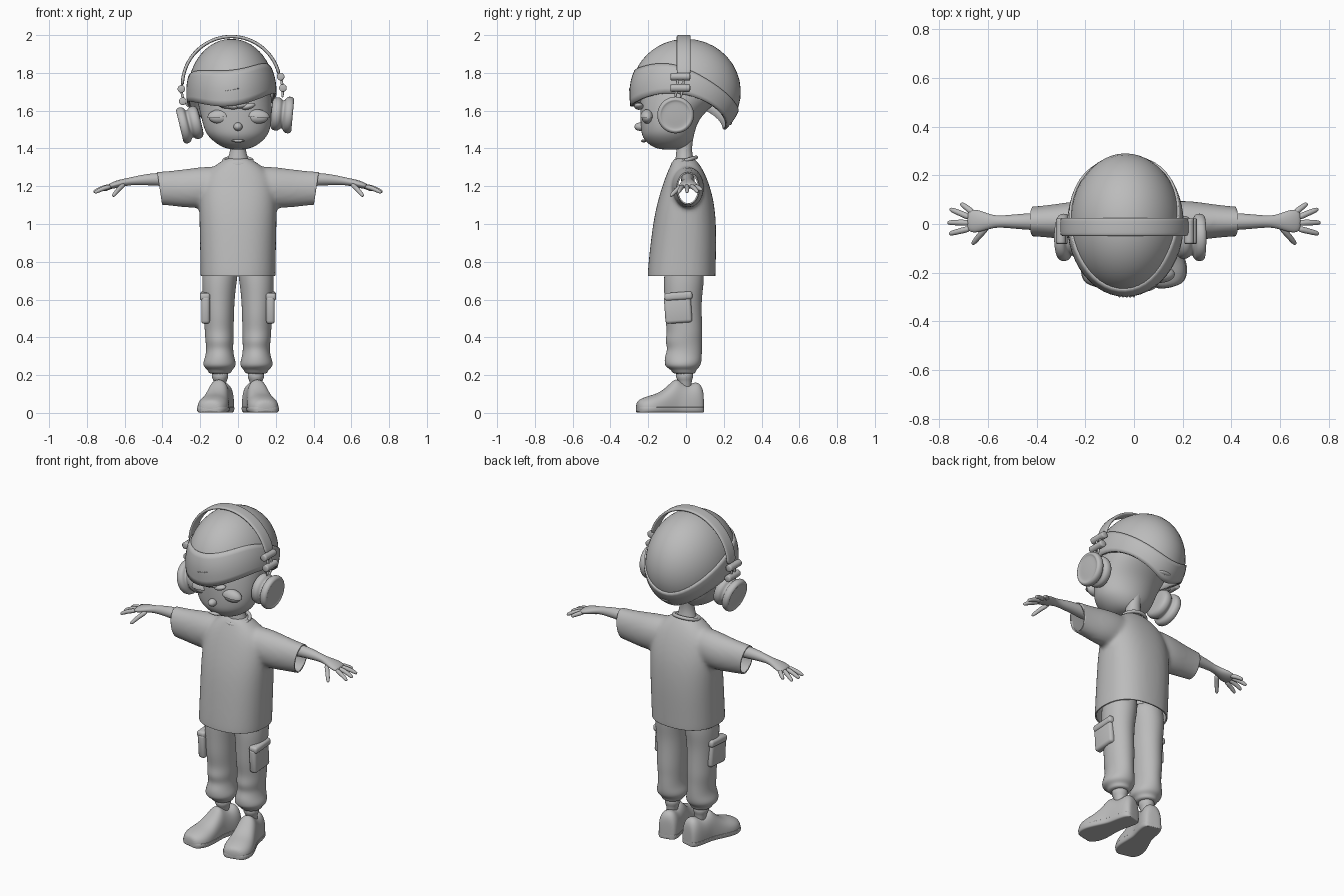
import bpy, bmesh, math
from math import sin, cos, pi, radians
from mathutils import Vector, Matrix

if "Cube" in bpy.data.objects:
    bpy.data.objects.remove(bpy.data.objects["Cube"])

GREY = (0.5, 0.5, 0.5, 1)
clay = bpy.data.materials.new("clay_grey")
clay.use_nodes = True
clay.diffuse_color = GREY
shader = next(n for n in clay.node_tree.nodes if n.type == 'BSDF_PRINCIPLED')
shader.inputs["Base Color"].default_value = GREY
shader.inputs["Roughness"].default_value = 0.7
X, Y, Z = Vector((1, 0, 0)), Vector((0, 1, 0)), Vector((0, 0, 1))


def finish(name, bm, subsurf=0, thick=0):
    """Turn a bmesh into a smooth grey object."""
    bmesh.ops.recalc_face_normals(bm, faces=bm.faces)
    me = bpy.data.meshes.new(name)
    bm.to_mesh(me)
    bm.free()
    me.materials.clear()
    me.materials.append(clay)
    me.shade_smooth()
    ob = bpy.data.objects.new(name, me)
    bpy.context.collection.objects.link(ob)
    if thick:
        m = ob.modifiers.new("thickness", 'SOLIDIFY')
        m.thickness, m.offset = thick, -1
    if subsurf:
        m = ob.modifiers.new("smooth", 'SUBSURF')
        m.levels = m.render_levels = subsurf
    return ob


def add_rings(bm, rings, n=16, power=1.0):
    """Skin a run of elliptic rings, each (centre, half axis, half axis)."""
    sp = lambda t: math.copysign(abs(t) ** power, t)
    rows = []
    for c, u, v in rings:
        row = []
        for i in range(n):
            a = 2 * pi * i / n
            row.append(bm.verts.new(Vector(c) + u * sp(cos(a)) + v * sp(sin(a))))
        rows.append(row)
    for a, b in zip(rows, rows[1:]):
        for i in range(n):
            j = (i + 1) % n
            bm.faces.new((a[i], a[j], b[j], b[i]))
    bm.faces.new(rows[0])
    bm.faces.new(rows[-1])


def loft(name, rings, n=16, subsurf=2, power=1.0):
    bm = bmesh.new()
    add_rings(bm, rings, n, power)
    return finish(name, bm, subsurf)


def upright(rows, s=1):
    """Rows of (z, x, y, rx, ry) as horizontal rings."""
    return [((s * x, y, z), X * rx, Y * ry) for z, x, y, rx, ry in rows]


def sideways(rows, s=1):
    """Rows of (x, y, z, ry, rz) as rings along the arm."""
    return [((s * x, y, z), Y * ry, Z * rz) for x, y, z, ry, rz in rows]


def blob(name, pos, radii, tilt=0, keep_top=False):
    bm = bmesh.new()
    bmesh.ops.create_uvsphere(bm, u_segments=24, v_segments=16, radius=1)
    if keep_top:
        bmesh.ops.delete(bm, geom=[v for v in bm.verts if v.co.z < -0.01], context='VERTS')
    bm.transform(Matrix.Translation(pos) @ Matrix.Rotation(radians(tilt), 4, 'Y')
                 @ Matrix.Diagonal((*radii, 1)))
    return finish(name, bm)


def tube(name, points, radii):
    """Tapered limb through points with a rounded tip."""
    p = [Vector(q) for q in points]
    rings = []
    for i, q in enumerate(p):
        d = (p[min(i + 1, len(p) - 1)] - p[max(i - 1, 0)]).normalized()
        u = d.cross(Z if abs(d.z) < 0.9 else Y).normalized()
        rings.append((q, u * radii[i], d.cross(u) * radii[i]))
    return loft(name, rings, 8)


def soft_box(name, pos, size, tilt=0):
    bm = bmesh.new()
    bmesh.ops.create_cube(bm, size=1)
    bm.transform(Matrix.Translation(pos) @ Matrix.Rotation(radians(tilt), 4, 'X')
                 @ Matrix.Diagonal((*size, 1)))
    bmesh.ops.bevel(bm, geom=bm.edges[:], offset=min(size) * 0.35, segments=3,
                    affect='EDGES', profile=0.5)
    return finish(name, bm)


# Shirt: torso and sleeves fused, then trimmed open at the hem and cuffs
bm = bmesh.new()
add_rings(bm, upright([
    (.64, 0, -.025, .2, .182), (.73, 0, -.025, .2, .182), (.92, 0, -.012, .203, .175),
    (1.05, 0, -.005, .207, .163), (1.15, 0, 0, .207, .143), (1.25, 0, 0, .19, .11),
    (1.31, 0, -.003, .125, .08), (1.34, 0, -.008, .075, .06), (1.35, 0, -.01, .06, .05)]),
    24, 0.85)
for s in (1, -1):
    add_rings(bm, sideways([
        (.04, 0, 1.21, .08, .1), (.2, .012, 1.192, .09, .112), (.3, .012, 1.188, .073, .1),
        (.42, .01, 1.19, .06, .087), (.52, .01, 1.19, .058, .085)], s), 24)
raw = finish("shirt_blank", bm, 2)
m = raw.modifiers.new("fuse", 'REMESH')
m.mode, m.voxel_size = 'VOXEL', 0.012
m = raw.modifiers.new("relax", 'SMOOTH')
m.iterations = 8
deps = bpy.context.evaluated_depsgraph_get()
fused = bpy.data.meshes.new_from_object(raw.evaluated_get(deps))
bm = bmesh.new()
bm.from_mesh(fused)
for co, no in (((0, 0, .725), (0, 0, -1)), ((.415, 0, 1.19), (1, 0, -.15)),
               ((-.415, 0, 1.19), (-1, 0, -.15))):
    bmesh.ops.bisect_plane(bm, geom=bm.verts[:] + bm.edges[:] + bm.faces[:],
                           plane_co=co, plane_no=no, clear_outer=True)
finish("shirt", bm, 0, 0.008)
bpy.data.objects.remove(raw)
collar = [(.075 * cos(a), -.008 + .062 * sin(a), 1.335 + .018 * sin(a))
          for a in (2 * pi * i / 24 for i in range(25))]
tube("shirt_collar", collar, [.011] * 25)

# Neck and head
loft("neck", upright([(1.28, 0, -.005, .07, .055), (1.34, 0, -.008, .058, .05),
                      (1.38, 0, -.01, .043, .042), (1.43, 0, -.008, .04, .042),
                      (1.5, 0, 0, .045, .05), (1.6, -.01, .02, .06, .06)]))
loft("head", upright([(1.394, 0, -.085, .03, .04), (1.4, 0, -.085, .065, .072),
                      (1.42, 0, -.09, .108, .108), (1.46, -.002, -.095, .155, .138),
                      (1.5, -.004, -.095, .176, .145), (1.56, -.008, -.085, .187, .158),
                      (1.62, -.014, -.055, .195, .19), (1.7, -.025, -.01, .205, .23),
                      (1.82, -.03, 0, .17, .2), (1.9, -.033, 0, .08, .1)]), 24)
blob("nose", (0, -.243, 1.515), (.024, .03, .022))
blob("mouth", (0, -.224, 1.44), (.036, .014, .008))
for s, side in ((1, "left"), (-1, "right")):
    blob(side + "_eye", (.003 + s * .1, -.204, 1.565), (.058, .03, .034))
    blob(side + "_eyelid", (.003 + s * .1, -.206, 1.565), (.065, .036, .042), s * 4, True)
for i, x in enumerate((-.07, -.03, .015, .055)):
    blob("fringe_lock_%d" % i, (x, -.25, 1.628 - .005 * (i % 2)), (.038, .025, .016), 12 - 9 * i)


# Beanie: dome and folded cuff share one shell shape
def cuff_low(f, x):
    return 1.66 + .0625 * f - .0975 * f * f + .1 * x


def cuff_high(f, x):
    return 1.8 + .1075 * f - .0925 * f * f + .1 * x


def cap_shell(name, low, high, grow, thick, n=48, rows=14):
    bm = bmesh.new()
    grid = []
    for r in range(rows + 1):
        row = []
        for i in range(n):
            a = 2 * pi * i / n
            f, x = -sin(a), .235 * cos(a)
            lo = math.asin((low(f, x) - 1.7) / .28)
            hi = math.asin((high(f, x) - 1.7) / .28) if high else radians(89)
            t = lo + (hi - lo) * r / rows
            k = cos(t) if t > 0 else 1 - (1 - cos(t)) * (.3 if f > 0 else 1)
            row.append(bm.verts.new((-.035 + (.228 + grow) * k * cos(a),
                                     (.288 + grow) * k * sin(a), 1.7 + .28 * sin(t))))
        grid.append(row)
    for a, b in zip(grid, grid[1:]):
        for i in range(n):
            j = (i + 1) % n
            bm.faces.new((a[i], a[j], b[j], b[i]))
    if not high:
        bm.faces.new(grid[-1])
    return finish(name, bm, 0, thick)


cap_shell("beanie_dome", cuff_low, None, 0.002, 0.006)
cap_shell("beanie_cuff", cuff_low, cuff_high, 0.011, 0.012, rows=6)
blob("beanie_back_tab", (-.03, .225, 1.535), (.045, .02, .012))
for i in range(5):
    blob("cuff_stitch_%d" % i, (-.06 + i * .015, -.298, 1.705 + i * .003), (.005, .003, .002))

# Headphones: arched band, hinges, rods and cups
arc = []
for i in range(25):
    a = radians(12 + 168 * i / 24)
    out = Vector((cos(a), 0, sin(a)))
    arc.append((Vector((-.035, -.012, 1.733)) + out * .26, Y * .038, out * .009))
loft("headphone_band", arc, 12, 1, 0.5)
cup_profile = [(-.06, .03), (-.06, .072), (-.045, .09), (-.015, .09), (-.005, .074),
               (.008, .074), (.014, .097), (.042, .1), (.054, .09), (.056, .08),
               (.049, .074), (.053, .03)]
for side, centre, axis, pins in (
        ("left", (.235, -.055, 1.58), (1, 0, -.09), ((.226, 1.78), (.238, 1.72))),
        ("right", (-.255, -.055, 1.53), (-1, 0, -.24), ((-.3, 1.715), (-.292, 1.65)))):
    d = Vector(axis).normalized()
    up = d.cross(Y)
    loft(side + "_ear_cup", [(Vector(centre) + d * t, Y * r, up * r) for t, r in cup_profile], 24)
    for k, (x, z) in enumerate(pins):
        loft("%s_hinge_%d" % (side, k), [((x, y, z), X * .021, Z * .021)
                                         for y in (-.082, -.079, -.03, .02, .023)], 12, 1)
    (x0, z0), (x1, z1) = pins
    top = Vector(centre) + Z * .085
    for y in (-.045, -.015):
        tube(side + "_hinge_rod", [(x0, y, z0), (x1, y, z1), (top.x, y - .015, top.z)], [.008] * 3)

# Arms, legs and shoes on both sides
fingers = {
    "pinky": [(.655, .04, 1.203), (.68, .062, 1.195), (.7, .077, 1.185), (.712, .084, 1.178)],
    "ring": [(.67, .025, 1.202), (.71, .043, 1.192), (.74, .055, 1.178), (.757, .062, 1.168)],
    "middle": [(.67, .004, 1.202), (.715, .006, 1.192), (.748, .006, 1.177), (.766, .005, 1.167)],
    "index": [(.67, -.018, 1.2), (.71, -.028, 1.19), (.742, -.036, 1.175), (.76, -.041, 1.165)],
    "thumb": [(.6, -.01, 1.212), (.632, -.045, 1.185), (.652, -.07, 1.16), (.664, -.084, 1.146)]}
shoe = [(.092, .03, .1), (.085, .05, .14), (.055, .06, .165), (.01, .06, .14), (-.035, .058, .165),
        (-.06, .06, .18), (-.1, .068, .135), (-.15, .08, .1), (-.2, .085, .088),
        (-.245, .07, .072), (-.268, .04, .055)]
for s, side in ((1, "left"), (-1, "right")):
    loft(side + "_arm", sideways([
        (.3, .01, 1.23, .04, .04), (.42, .01, 1.238, .036, .035), (.5, .01, 1.234, .029, .029),
        (.56, .01, 1.228, .023, .021), (.6, .01, 1.22, .033, .021), (.64, .012, 1.211, .048, .021),
        (.67, .012, 1.203, .048, .017), (.685, .012, 1.2, .035, .011)], s))
    for f, pts in fingers.items():
        tube("%s_%s_finger" % (side, f), [(s * x, y, z) for x, y, z in pts],
             [.015, .013, .012, .008])
    loft(side + "_trouser_leg", upright([
        (.82, .09, -.01, .092, .1), (.74, .094, -.01, .096, .107), (.68, .1, -.012, .093, .108),
        (.6, .102, -.016, .085, .1), (.5, .1, -.014, .08, .1), (.43, .1, -.006, .078, .094),
        (.38, .098, -.014, .076, .1), (.34, .097, -.006, .072, .092), (.3, .097, -.014, .077, .1),
        (.27, .098, -.016, .088, .1), (.245, .098, -.018, .087, .094), (.23, .096, -.014, .068, .07),
        (.215, .096, -.01, .062, .064), (.205, .096, -.01, .05, .052)], s))
    soft_box(side + "_pocket", (s * .172, -.042, .548), (.045, .142, .145), 4)
    soft_box(side + "_pocket_flap", (s * .175, -.04, .618), (.054, .148, .042), 4)
    loft(side + "_sock", upright([(.23, .095, -.008, .046, .048), (.18, .095, -.008, .046, .048),
                                  (.174, .095, -.006, .032, .034), (.1, .095, 0, .03, .034)], s), 16, 1)
    for part, widen, base, top in (("shoe", 1, 0.0, 1), ("shoe_sole", 1.05, 0.0, .028)):
        ob = loft("%s_%s" % (side, part), [((0, y, h * .3), X * w * widen, Z * h * .72)
                                           for y, w, h in shoe], 20, 2, 0.85)
        for v in ob.data.vertices:
            v.co.z = min(max(v.co.z, base), top)
        ob.data.transform(Matrix.Translation((s * .09, 0, .002))
                          @ Matrix.Rotation(s * radians(13), 4, 'Z'))
